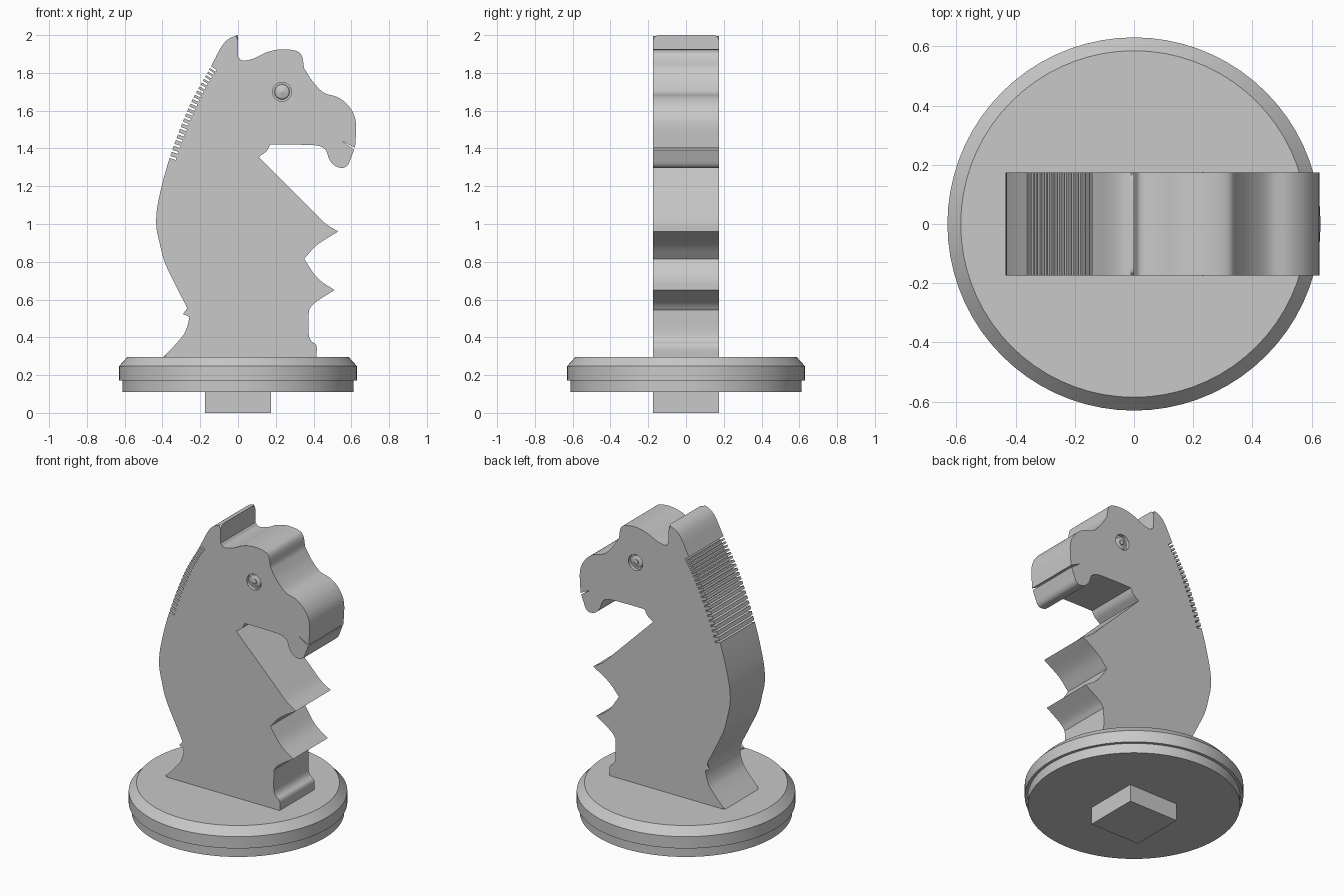
import bpy
import bmesh
import math
from mathutils import Vector, Matrix

if "Cube" in bpy.data.objects:
    bpy.data.objects.remove(bpy.data.objects["Cube"], do_unlink=True)

HALF = 0.174      # half thickness of the figure
ROUND = 0.03      # rounding of the back edges

grey = bpy.data.materials.new("plain grey")
grey.use_nodes = True
grey.diffuse_color = (0.58, 0.58, 0.58, 1)
grey.node_tree.nodes["Principled BSDF"].inputs["Base Color"].default_value = grey.diffuse_color


def make_object(name, bm):
    """Turn a bmesh into a named, grey object."""
    bmesh.ops.recalc_face_normals(bm, faces=bm.faces)
    mesh = bpy.data.meshes.new(name)
    bm.to_mesh(mesh)
    bm.free()
    mesh.materials.append(grey)
    obj = bpy.data.objects.new(name, mesh)
    bpy.context.collection.objects.link(obj)
    return obj


def activate(obj):
    bpy.ops.object.select_all(action="DESELECT")
    obj.select_set(True)
    bpy.context.view_layer.objects.active = obj


def smooth(obj, angle=32):
    activate(obj)
    bpy.ops.object.shade_smooth_by_angle(angle=math.radians(angle))


def add_box(bm, size, matrix):
    bmesh.ops.create_cube(bm, size=1, matrix=matrix @ Matrix.Diagonal((*size, 1)))


def lathe(name, profile, segments, matrix=Matrix()):
    """Spin (radius, height) points around z, then place the result."""
    bm = bmesh.new()
    verts = [bm.verts.new((r, 0, h)) for r, h in profile]
    edges = [bm.edges.new(pair) for pair in zip(verts, verts[1:])]
    bmesh.ops.spin(bm, geom=verts + edges, cent=(0, 0, 0), axis=(0, 0, 1),
                   angle=math.tau, steps=segments)
    bmesh.ops.remove_doubles(bm, verts=bm.verts, dist=0.0001)
    bmesh.ops.transform(bm, matrix=matrix, verts=bm.verts)
    return make_object(name, bm)


def spline(points, steps=5):
    """Smooth curve through the points, leaving out the last one."""
    pts = [Vector(p) for p in points]
    if len(pts) == 2:
        return pts[:1]
    pts = [2 * pts[0] - pts[1]] + pts + [2 * pts[-1] - pts[-2]]
    out = []
    for a, b, c, d in zip(pts, pts[1:], pts[2:], pts[3:]):
        for i in range(steps):
            t = i / steps
            out.append(0.5 * (2 * b + (c - a) * t + (2 * a - 5 * b + 4 * c - d) * t ** 2
                              + (3 * b - a - 3 * c + d) * t ** 3))
    return out


def cut(obj, cutter):
    activate(obj)
    mod = obj.modifiers.new("cut", "BOOLEAN")
    mod.operation = "DIFFERENCE"
    mod.solver = "EXACT"
    mod.object = cutter
    bpy.ops.object.modifier_apply(modifier=mod.name)
    bpy.data.objects.remove(cutter, do_unlink=True)


# Silhouette spans, each smooth, meeting at sharp corners
chest_foot = [(.415, .29), (.415, .355), (.385, .385), (.373, .43), (.375, .545)]
lower_tuft_under = [(.375, .545), (.41, .585), (.51, .65)]
lower_tuft_over = [(.51, .65), (.42, .715), (.35, .815)]
upper_tuft_under = [(.35, .815), (.42, .89), (.53, .96)]
throat = [(.53, .96), (.46, 1.005), (.385, 1.08)]
neck_front = [(.385, 1.08), (.11, 1.355)]
jaw_corner = [(.11, 1.355), (.15, 1.385), (.17, 1.42)]
jaw = [(.17, 1.42), (.3, 1.42), (.42, 1.415), (.465, 1.39), (.482, 1.345), (.51, 1.31),
       (.55, 1.297), (.58, 1.31), (.6, 1.355), (.615, 1.393)]
mouth_lower = [(.615, 1.393), (.55, 1.44)]
mouth_upper = [(.55, 1.44), (.62, 1.403)]
muzzle = [(.62, 1.403), (.624, 1.54), (.59, 1.62), (.53, 1.67), (.455, 1.695),
          (.395, 1.755), (.35, 1.825)]
brow = [(.35, 1.825), (.338, 1.89), (.305, 1.917), (.23, 1.925), (.155, 1.91),
        (.085, 1.877), (.025, 1.865), (0, 1.885)]
ear_front = [(0, 1.885), (0, 2)]
back = [(0, 2), (-.05, 1.98), (-.09, 1.935), (-.145, 1.83), (-.255, 1.63), (-.36, 1.355),
        (-.42, 1.13), (-.433, 1), (-.415, .9), (-.385, .79), (-.32, .655), (-.262, .53),
        (-.275, .44), (-.32, .375), (-.4, .29)]

outline = []
for span in (chest_foot, lower_tuft_under, lower_tuft_over, upper_tuft_under, throat,
             neck_front, jaw_corner, jaw, mouth_lower, mouth_upper, muzzle, brow, ear_front):
    outline += spline(span)
back_start = len(outline)
outline += spline(back) + [Vector(back[-1])]

# Horse body: extruded silhouette with rounded back edges
bm = bmesh.new()
sides = [[bm.verts.new((p.x, y, p.y)) for p in outline] for y in (-HALF, HALF)]
for side in sides:
    bm.faces.new(side)
count = len(outline)
for i in range(count):
    j = (i + 1) % count
    bm.faces.new((sides[0][i], sides[0][j], sides[1][j], sides[1][i]))
rim = [bm.edges.get(pair) for side in sides
       for pair in zip(side[back_start:], side[back_start + 1:])]
bmesh.ops.bevel(bm, geom=rim, offset=ROUND, segments=4, profile=0.5, affect="EDGES")
horse = make_object("horse_body", bm)

# Mane: evenly spaced grooves across the back of the neck
top, middle, bottom = (Vector(p) for p in back[3:6])
control = 2 * middle - (top + bottom) / 2
bm = bmesh.new()
GROOVES = 20
for i in range(GROOVES):
    t = i / (GROOVES - 1)
    p = top * (1 - t) ** 2 + control * 2 * t * (1 - t) + bottom * t ** 2
    slope = (control - top) * (1 - t) + (bottom - control) * t
    turn = Matrix.Rotation(math.atan2(-slope.x, -slope.y), 4, "Y")
    add_box(bm, (.07, 1, .011), Matrix.Translation((p.x, 0, p.y)) @ turn)
cut(horse, make_object("mane_cutter", bm))

# Eyes: a round socket with a domed eyeball and small pupil on each side
socket = [(0, -.022), (.05, -.022), (.05, .05), (0, .05)]
eyeball = [(0, .001), (.008, 0), (.014, -.003), (.014, -.009), (.03, -.012),
           (.038, -.016), (.041, -.024), (0, -.024)]
for name, sign in (("right", -1), ("left", 1)):
    place = Matrix.Translation((.233, sign * HALF, 1.7)) @ Matrix.Rotation(
        -sign * math.pi / 2, 4, "X")
    cut(horse, lathe("socket_cutter", socket, 40, place))
    smooth(lathe(name + "_eye", eyeball, 40, place))

smooth(horse)
for face in horse.data.polygons:
    if abs(face.normal.y) > .99:
        face.use_smooth = False

# Round base: narrower lower step, chamfered upper disc
base = [(0, .11), (.612, .11), (.612, .172), (.63, .172), (.63, .247), (.585, .297), (0, .297)]
smooth(lathe("round_base", base, 72))

# Square peg under the base
bm = bmesh.new()
add_box(bm, (2 * HALF, 2 * HALF, .13), Matrix.Translation((0, 0, .065)))
make_object("square_peg", bm)
